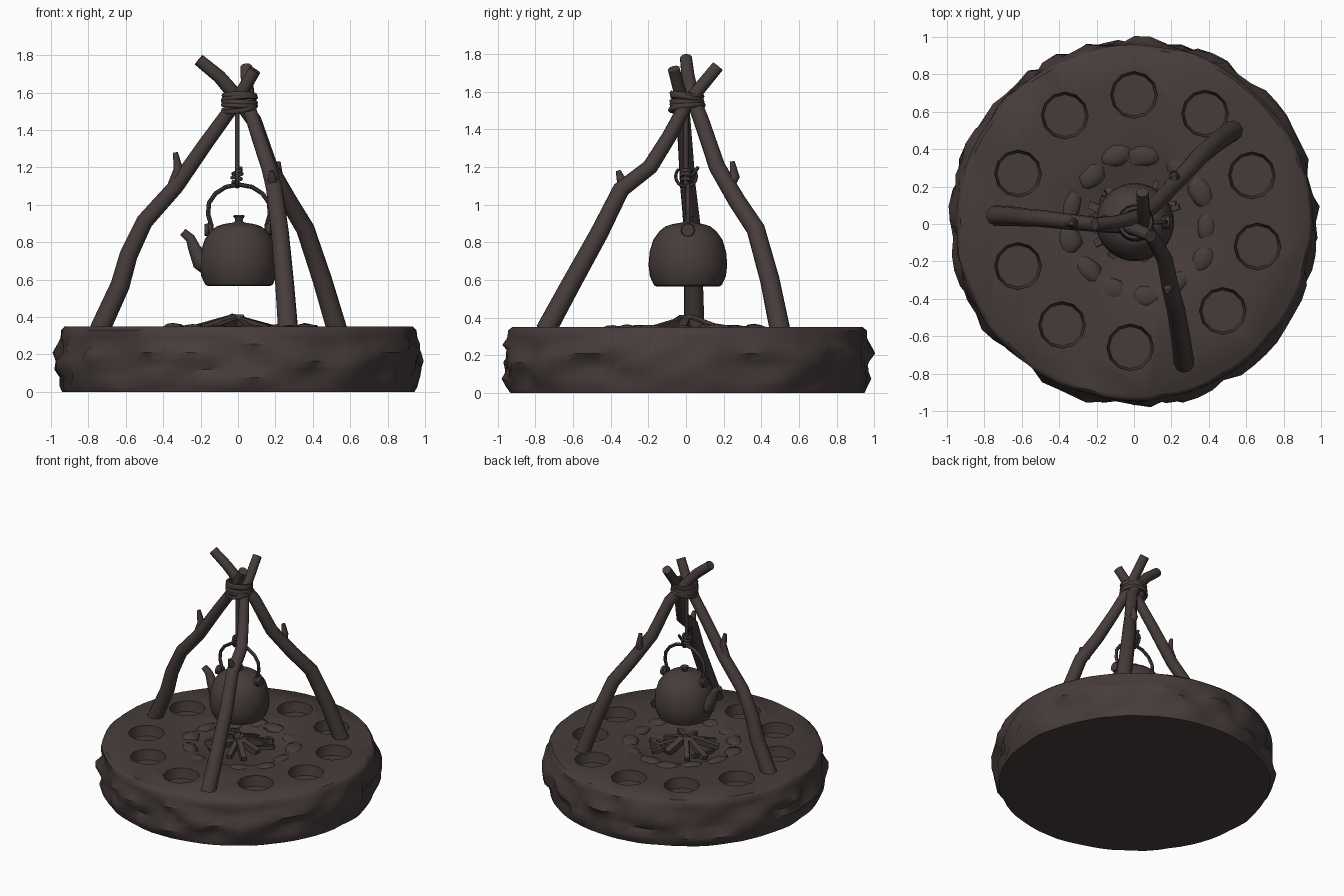
import bpy, bmesh, math, random
from mathutils import Vector, noise

if "Cube" in bpy.data.objects:
    bpy.data.objects.remove(bpy.data.objects["Cube"])

random.seed(4)
TAU = 2 * math.pi
mat = bpy.data.materials.new("dark brown")
mat.diffuse_color = (0.062, 0.046, 0.044, 1)
mat.use_nodes = True
mat.node_tree.nodes["Principled BSDF"].inputs["Base Color"].default_value = mat.diffuse_color


def finish(ob, angle=40):
    """Give the part its colour and smooth shading with sharp edges."""
    ob.data.materials.clear()
    ob.data.materials.append(mat)
    bpy.ops.object.select_all(action='DESELECT')
    ob.select_set(True)
    bpy.context.view_layer.objects.active = ob
    bpy.ops.object.shade_smooth_by_angle(angle=math.radians(angle))
    return ob


def make(name, bm):
    bmesh.ops.recalc_face_normals(bm, faces=bm.faces)
    me = bpy.data.meshes.new(name)
    bm.to_mesh(me)
    bm.free()
    ob = bpy.data.objects.new(name, me)
    bpy.context.collection.objects.link(ob)
    return ob


def skin(bm, rings, closed=False):
    """Bridge rings of points; cap the ends, or join them when closed."""
    vs = [[bm.verts.new(p) for p in r] for r in rings]
    n = len(vs[0])
    pairs = list(zip(vs, vs[1:])) + ([(vs[-1], vs[0])] if closed else [])
    for a, b in pairs:
        for i in range(n):
            j = (i + 1) % n
            bm.faces.new((a[i], a[j], b[j], b[i]))
    if not closed:
        bm.faces.new(vs[0][::-1])
        bm.faces.new(vs[-1])


def tube(bm, pts, radii, sides=10, closed=False):
    """Tapered tube swept along a path."""
    pts = [Vector(p) for p in pts]
    n = len(pts)
    if not isinstance(radii, (list, tuple)):
        radii = [radii] * n
    rings, side = [], None
    for i, p in enumerate(pts):
        if closed:
            t = pts[(i + 1) % n] - pts[i - 1]
        else:
            t = pts[min(i + 1, n - 1)] - pts[max(i - 1, 0)]
        t.normalize()
        if side is None:
            side = t.orthogonal()
        side = (side - t * side.dot(t)).normalized()
        up = t.cross(side)
        rings.append([p + (side * math.cos(TAU * k / sides) + up * math.sin(TAU * k / sides)) * radii[i]
                      for k in range(sides)])
    skin(bm, rings, closed)


def lathe(bm, profile, centre=(0, 0), sides=32):
    skin(bm, [[(centre[0] + r * math.cos(TAU * k / sides), centre[1] + r * math.sin(TAU * k / sides), z)
               for k in range(sides)] for r, z in profile])


# Stone slab with a rough, lumpy rim
bm = bmesh.new()
sides, rings = 72, []
for r, z, rough in [(0.94, 0, 0.01), (0.952, 0.03, 0.02), (0.962, 0.075, 0.06), (0.967, 0.12, 0.08),
                    (0.967, 0.165, 0.08), (0.967, 0.21, 0.08), (0.962, 0.255, 0.05),
                    (0.953, 0.29, 0.02), (0.95, 0.33, 0.01), (0.93, 0.35, 0.006)]:
    ring = []
    for k in range(sides):
        a = TAU * k / sides
        d = noise.noise(Vector((6 * math.cos(a), 6 * math.sin(a), z * 11)))
        q = r + max(-0.028, min(0.03, rough * d))
        ring.append((0.002 + q * math.cos(a), 0.008 + q * math.sin(a), z))
    rings.append(ring)
skin(bm, rings)
slab = make("stone_slab", bm)

# Round cup hollows and the shallow fire pit
cups = [(0, 0.69), (0.38, 0.59), (0.63, 0.26), (0.66, -0.12), (0.475, -0.465),
        (-0.02, -0.66), (-0.385, -0.54), (-0.62, -0.225), (-0.62, 0.27), (-0.37, 0.58)]
bm = bmesh.new()
for c in cups:
    lathe(bm, [(0.112, 0.275), (0.125, 0.34), (0.13, 0.45)], c, 12)
lathe(bm, [(0.30, 0.325), (0.36, 0.351), (0.36, 0.45)], (0.03, 0), 20)
cutter = make("hollow_cutter", bm)
cutter.hide_render = True
mod = slab.modifiers.new("hollows", 'BOOLEAN')
mod.operation, mod.solver, mod.object = 'DIFFERENCE', 'EXACT', cutter
bpy.context.view_layer.objects.active = slab
bpy.ops.object.modifier_apply(modifier=mod.name)
bpy.data.objects.remove(cutter)
finish(slab, 45)

# Ring of half-buried stones around the pit
bm = bmesh.new()
count = 13
for i in range(count):
    a = TAU * (i + random.uniform(-0.15, 0.15)) / count
    tmp = bmesh.ops.create_icosphere(bm, subdivisions=2, radius=1)
    sx, sy, sz = random.uniform(0.05, 0.065), random.uniform(0.075, 0.1), random.uniform(0.022, 0.032)
    r = random.uniform(0.36, 0.39)
    for v in tmp["verts"]:
        p = v.co * (1 + 0.2 * noise.noise(v.co * 1.5 + Vector((i, 0, 0))))
        x, y = r + p.x * sx, p.y * sy
        v.co = (0.03 + x * math.cos(a) - y * math.sin(a), x * math.sin(a) + y * math.cos(a), 0.335 + p.z * sz)
finish(make("pit_stones", bm), 50)

# Firewood: split logs leaning inwards, and chips
bm = bmesh.new()
for i in range(9):
    a = TAU * (i + random.uniform(-0.2, 0.2)) / 9
    d = Vector((math.cos(a), math.sin(a), 0))
    r0 = random.uniform(0.18, 0.26)
    tube(bm, [d * r0 + Vector((0, 0, 0.335)), d * 0.03 + Vector((0, 0, random.uniform(0.37, 0.40)))],
         random.uniform(0.025, 0.034), 4)
for i in range(6):
    a, b = random.uniform(0, TAU), random.uniform(0, TAU)
    p = Vector((0.2 * math.cos(a), 0.2 * math.sin(a), 0.34))
    d = Vector((0.06 * math.cos(b), 0.06 * math.sin(b), 0.01))
    tube(bm, [p - d, p + d], 0.018, 4)
finish(make("firewood", bm), 20)

# Three crooked tripod poles, each with a broken twig
poles = {
    "left_pole": ([(-0.74, 0.045, 0.33), (-0.63, 0.04, 0.57), (-0.585, 0.035, 0.73), (-0.50, 0.03, 0.91),
                   (-0.33, 0.01, 1.10), (-0.17, -0.005, 1.33), (-0.01, -0.02, 1.55), (0.09, -0.065, 1.72)],
                  [(-0.35, 0.01, 1.09), (-0.318, 0.005, 1.19), (-0.335, 0.005, 1.28)]),
    "front_pole": ([(0.268, -0.745, 0.33), (0.25, -0.615, 0.57), (0.225, -0.46, 0.85), (0.195, -0.345, 1.08),
                    (0.165, -0.19, 1.20), (0.11, -0.09, 1.36), (0.055, 0.0, 1.53), (0.045, 0.17, 1.735)],
                   [(0.185, -0.29, 1.08), (0.185, -0.345, 1.13), (0.18, -0.36, 1.18)]),
    "back_pole": ([(0.53, 0.50, 0.33), (0.45, 0.445, 0.60), (0.36, 0.37, 0.87), (0.27, 0.27, 1.02),
                   (0.17, 0.165, 1.20), (0.085, 0.08, 1.45), (-0.01, 0.03, 1.58), (-0.10, 0.01, 1.685),
                   (-0.21, 0.0, 1.775)],
                  [(0.225, 0.22, 1.09), (0.215, 0.26, 1.15), (0.215, 0.245, 1.23)]),
}
for name, (path, twig) in poles.items():
    bm = bmesh.new()
    n = len(path) - 1
    tube(bm, path, [0.055 - 0.022 * i / n for i in range(n + 1)], 10)
    tube(bm, twig, [0.032, 0.026, 0.013], 8)
    finish(make(name, bm), 50)

# Rope lashing around the crossing
bm = bmesh.new()
for i in range(5):
    z, tilt, turn = 1.515 + 0.017 * i, random.uniform(-0.22, 0.22), random.uniform(0, TAU)
    rx, ry = random.uniform(0.08, 0.092), random.uniform(0.078, 0.09)
    tube(bm, [(0.008 + rx * math.cos(t), 0.005 + ry * math.sin(t), z + 0.08 * tilt * math.cos(t - turn))
              for t in (TAU * k / 18 for k in range(18))], 0.014, 6, closed=True)
finish(make("rope_lashing", bm), 60)

# Hanging rope with a small knot and hook over the handle
bm = bmesh.new()
tube(bm, [(-0.005, 0, 1.09), (-0.005, 0, 1.56)], 0.012, 8)
for z, r in [(1.13, 0.022), (1.155, 0.026), (1.175, 0.022)]:
    tube(bm, [(-0.005 + r * math.cos(t), r * math.sin(t), z + 0.4 * r * math.cos(t))
              for t in (TAU * k / 12 for k in range(12))], 0.010, 6, closed=True)
tube(bm, [(-0.005, 0.055 * math.cos(t), 1.15 + 0.055 * math.sin(t))
          for t in (math.pi * (0.75 + 1.5 * k / 12) for k in range(13))], 0.009, 6)
tube(bm, [(0, 0, 1.15), (0.01, 0.04, 1.16), (0.015, 0.065, 1.20)], 0.010, 6)
finish(make("hanging_rope", bm), 60)

# Kettle body, lid and knob
kx, ky = 0.005, 0.01
bm = bmesh.new()
lathe(bm, [(0.165, 0.565), (0.18, 0.572), (0.202, 0.62), (0.209, 0.68), (0.203, 0.75), (0.183, 0.815),
           (0.15, 0.86), (0.125, 0.88), (0.118, 0.885), (0.08, 0.897), (0.03, 0.905), (0.02, 0.912),
           (0.022, 0.925), (0.031, 0.938), (0.026, 0.945)], (kx, ky), 32)
finish(make("kettle_body", bm), 40)

# Spout
bm = bmesh.new()
tube(bm, [(-0.14, ky, 0.67), (-0.20, ky, 0.70), (-0.235, ky, 0.77), (-0.255, ky, 0.82), (-0.295, ky, 0.855)],
     [0.065, 0.052, 0.034, 0.027, 0.022], 12)
finish(make("kettle_spout", bm), 50)

# Arched handle and its lugs
bm = bmesh.new()
tube(bm, [(x + kx, ky, z) for x, z in [(-0.15, 0.83), (-0.148, 0.89), (-0.165, 0.95), (-0.16, 1.01), (-0.125, 1.06),
                                       (-0.07, 1.095), (0, 1.108), (0.07, 1.095), (0.125, 1.06), (0.16, 1.01),
                                       (0.165, 0.95), (0.148, 0.89), (0.15, 0.83)]], 0.012, 8)
for s in (-1, 1):
    x = kx + s * 0.165
    tube(bm, [(x - 0.02, ky, 0.865), (x + 0.02, ky, 0.865)], 0.034, 12)
    tube(bm, [(x, ky + 0.03 * math.cos(t), 0.865 + 0.03 * math.sin(t))
              for t in (TAU * k / 12 for k in range(12))], 0.008, 6, closed=True)
finish(make("kettle_handle", bm), 45)
